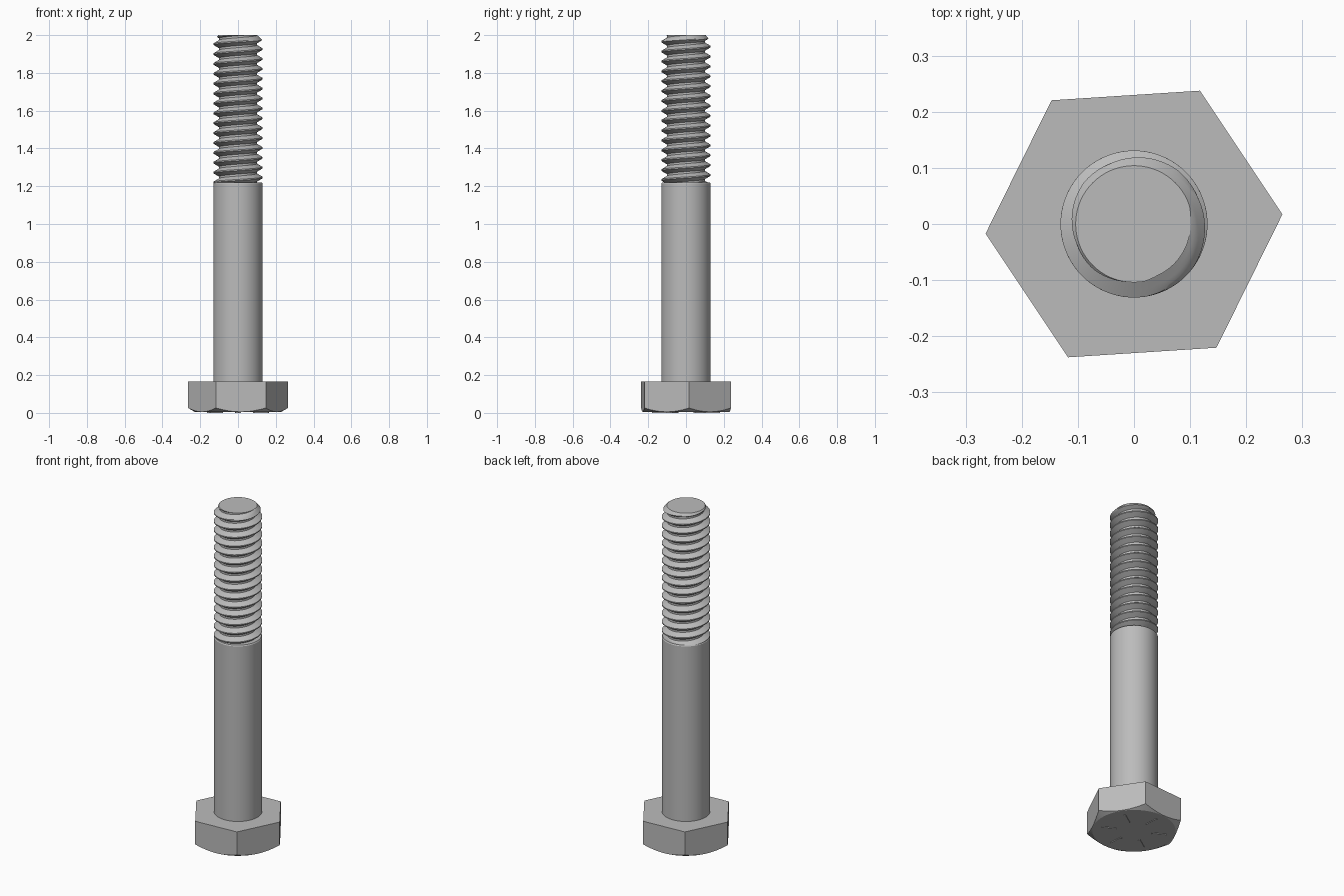
import bpy
import bmesh
from math import cos, sin, pi, radians, tan
from mathutils import Matrix

cube = bpy.data.objects.get("Cube")
if cube:
    bpy.data.objects.remove(cube)

STEEL = (0.5, 0.5, 0.5, 1)
steel = bpy.data.materials.new("grey steel")
steel.use_nodes = True
steel.diffuse_color = STEEL
steel.node_tree.nodes["Principled BSDF"].inputs["Base Color"].default_value = STEEL

HEAD_TOP, HEAD_BOTTOM = 0.165, 0.004
SHANK_R, SHANK_TOP, TIP = 0.131, 1.22, 2.0
ROOT_R, PITCH = 0.101, 0.0523
APOTHEM, TURN = 0.2295, radians(3.7)


def finish(bm, name, angle=30):
    bmesh.ops.remove_doubles(bm, verts=bm.verts, dist=1e-5)
    bmesh.ops.recalc_face_normals(bm, faces=bm.faces)
    mesh = bpy.data.meshes.new(name)
    bm.to_mesh(mesh)
    bm.free()
    obj = bpy.data.objects.new(name, mesh)
    bpy.context.collection.objects.link(obj)
    mesh.materials.append(steel)
    bpy.ops.object.select_all(action="DESELECT")
    obj.select_set(True)
    bpy.context.view_layer.objects.active = obj
    bpy.ops.object.shade_smooth_by_angle(angle=radians(angle))
    return obj


def loft(bm, rings):
    """Join closed rings of points with quads and cap both ends."""
    loops = [[bm.verts.new(p) for p in ring] for ring in rings]
    for a, b in zip(loops, loops[1:]):
        for i in range(len(a)):
            j = (i + 1) % len(a)
            bm.faces.new((a[i], a[j], b[j], b[i]))
    bm.faces.new(loops[0])
    bm.faces.new(loops[-1])


def circle(r, z, n=96):
    return [(r * cos(2 * pi * i / n), r * sin(2 * pi * i / n), z) for i in range(n)]


# Hex head, its lower corners trimmed by a shallow cone
def hex_ring(height):
    ring = []
    for i in range(96):
        a = 2 * pi * i / 96
        r = APOTHEM / cos(a % (pi / 3) - pi / 6)
        ring.append((r * cos(a + TURN), r * sin(a + TURN), height(r)))
    return ring


flat_r = APOTHEM - 0.003
bm = bmesh.new()
bottom = [(flat_r * cos(2 * pi * i / 96 + TURN), flat_r * sin(2 * pi * i / 96 + TURN), HEAD_BOTTOM)
          for i in range(96)]
loft(bm, [bottom,
          hex_ring(lambda r: HEAD_BOTTOM + (r - flat_r) * tan(pi / 6)),
          hex_ring(lambda r: HEAD_TOP)])
finish(bm, "hex_head", 20)

# Six raised radial ridges under the head, one toward each flat
bm = bmesh.new()
for k in range(6):
    spin = Matrix.Rotation(TURN + pi / 6 + k * pi / 3, 4, "Z")
    place = spin @ Matrix.Translation((0.14, 0, 0.004)) @ Matrix.Diagonal((0.08, 0.011, 0.008, 1))
    bmesh.ops.create_cube(bm, size=1, matrix=place)
finish(bm, "head_ridges")

# Plain shank with a slightly eased shoulder
bm = bmesh.new()
loft(bm, [circle(SHANK_R, HEAD_TOP - 0.01), circle(SHANK_R, SHANK_TOP - 0.006),
          circle(SHANK_R - 0.004, SHANK_TOP)])
finish(bm, "shank")


# Right-handed helical thread, with a chamfered tip
def thread_radius(phase, z):
    d = abs(phase % 1 - 0.5)            # 0 at the crest, 0.5 at the root
    t = min(1, max(0, (0.4 - d) / 0.34))
    r = ROOT_R + (SHANK_R - ROOT_R) * t
    return min(r, 0.104 + (TIP - z) * 0.9)


STEPS = 72
PHASES = (0, 0.1, 0.185, 0.27, 0.355, 0.44, 0.56, 0.645, 0.73, 0.815, 0.9)
turns = int((TIP - SHANK_TOP) / PITCH) + 3
levels = [k + p for k in range(-1, turns) for p in PHASES]
bm = bmesh.new()
columns = []
for i in range(STEPS + 1):
    a = 2 * pi * i / STEPS
    column = []
    for level in levels:
        z = SHANK_TOP + PITCH * (level + i / STEPS)
        z = min(TIP, max(SHANK_TOP - 0.002, z))
        r = thread_radius((z - SHANK_TOP) / PITCH - i / STEPS, z)
        column.append(bm.verts.new((r * cos(a), r * sin(a), z)))
    columns.append(column)
for a, b in zip(columns, columns[1:]):
    for j in range(len(levels) - 1):
        quad = (a[j], b[j], b[j + 1], a[j + 1])
        if max(v.co.z for v in quad) - min(v.co.z for v in quad) > 1e-6:
            bm.faces.new(quad)
bm.faces.new([c[-1] for c in columns[:-1]])
bm.faces.new([c[0] for c in columns[:-1]])
bmesh.ops.dissolve_degenerate(bm, dist=1e-6, edges=bm.edges)
finish(bm, "thread", 25)
